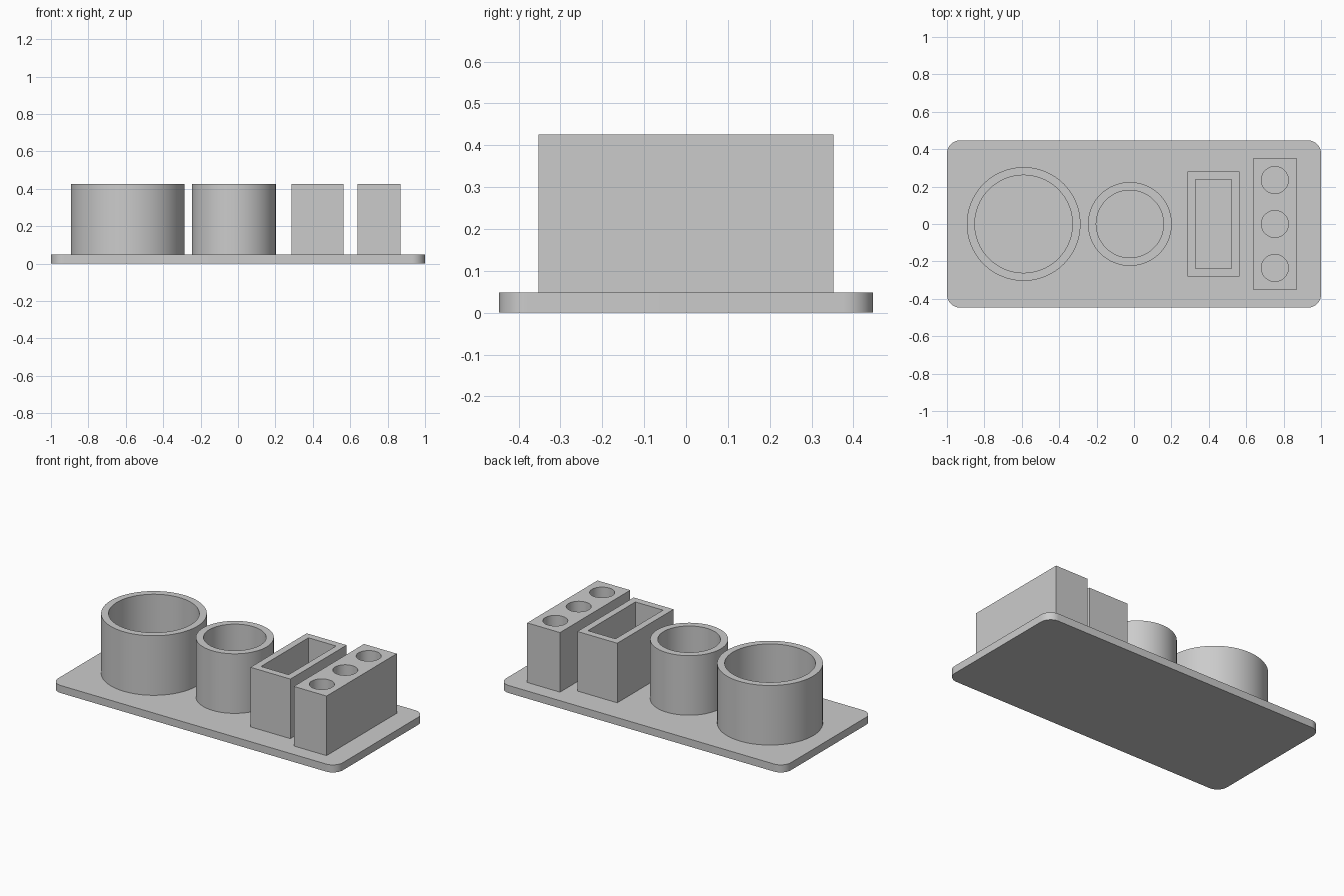
import bpy, bmesh
from math import cos, sin, pi, radians

cube = bpy.data.objects.get("Cube")
if cube:
    bpy.data.objects.remove(cube, do_unlink=True)

grey = bpy.data.materials.new("plain grey")
grey.use_nodes = True
colour = (0.6, 0.6, 0.6, 1)
grey.diffuse_color = colour
grey.node_tree.nodes["Principled BSDF"].inputs["Base Color"].default_value = colour

BASE_TOP, TOP = 0.048, 0.426


def circle(x, y, r, n=96):
    return [(x + r * cos(2 * pi * i / n), y + r * sin(2 * pi * i / n)) for i in range(n)]


def rectangle(x, y, hx, hy):
    return [(x + sx * hx, y + sy * hy) for sx, sy in ((-1, -1), (1, -1), (1, 1), (-1, 1))]


def rounded_rectangle(hx, hy, r, steps=12):
    points = []
    for k, (sx, sy) in enumerate(((1, 1), (-1, 1), (-1, -1), (1, -1))):
        for i in range(steps + 1):
            a = (k + i / steps) * pi / 2
            points.append((sx * (hx - r) + r * cos(a), sy * (hy - r) + r * sin(a)))
    return points


def extruded(name, outline, holes, z0, z1):
    """Fill an outline, leaving its holes open, and extrude it upward."""
    bm = bmesh.new()
    edges = []
    for loop in [outline] + holes:
        verts = [bm.verts.new((x, y, z0)) for x, y in loop]
        edges += [bm.edges.new((v, verts[i - 1])) for i, v in enumerate(verts)]
    if holes:
        bmesh.ops.triangle_fill(bm, edges=edges, use_beauty=True, normal=(0, 0, 1))
    else:
        bm.faces.new(verts)
    raised = bmesh.ops.extrude_face_region(bm, geom=bm.faces[:], use_keep_orig=True)
    top = [g for g in raised["geom"] if isinstance(g, bmesh.types.BMVert)]
    bmesh.ops.translate(bm, verts=top, vec=(0, 0, z1 - z0))
    bmesh.ops.recalc_face_normals(bm, faces=bm.faces[:])
    mesh = bpy.data.meshes.new(name)
    bm.to_mesh(mesh)
    bm.free()
    mesh.materials.append(grey)
    obj = bpy.data.objects.new(name, mesh)
    bpy.context.collection.objects.link(obj)
    bpy.ops.object.select_all(action='DESELECT')
    obj.select_set(True)
    bpy.context.view_layer.objects.active = obj
    bpy.ops.object.shade_smooth_by_angle(angle=radians(30))


# Base plate with rounded corners
extruded("base_plate", rounded_rectangle(1, 0.447, 0.07), [], 0, BASE_TOP)

# Round cups
for name, x, outer, inner in (("large_cup", -0.59, 0.304, 0.261),
                              ("small_cup", -0.022, 0.224, 0.18)):
    extruded(name, circle(x, 0, outer), [circle(x, 0, inner)], BASE_TOP, TOP)

# Rectangular holder
extruded("rectangular_holder", rectangle(0.425, 0, 0.14, 0.282),
         [rectangle(0.425, 0, 0.097, 0.238)], BASE_TOP, TOP)

# Block with three round holes
extruded("three_hole_block", rectangle(0.753, 0, 0.115, 0.352),
         [circle(0.753, y, 0.072, 64) for y in (-0.235, 0, 0.235)], BASE_TOP, TOP)
